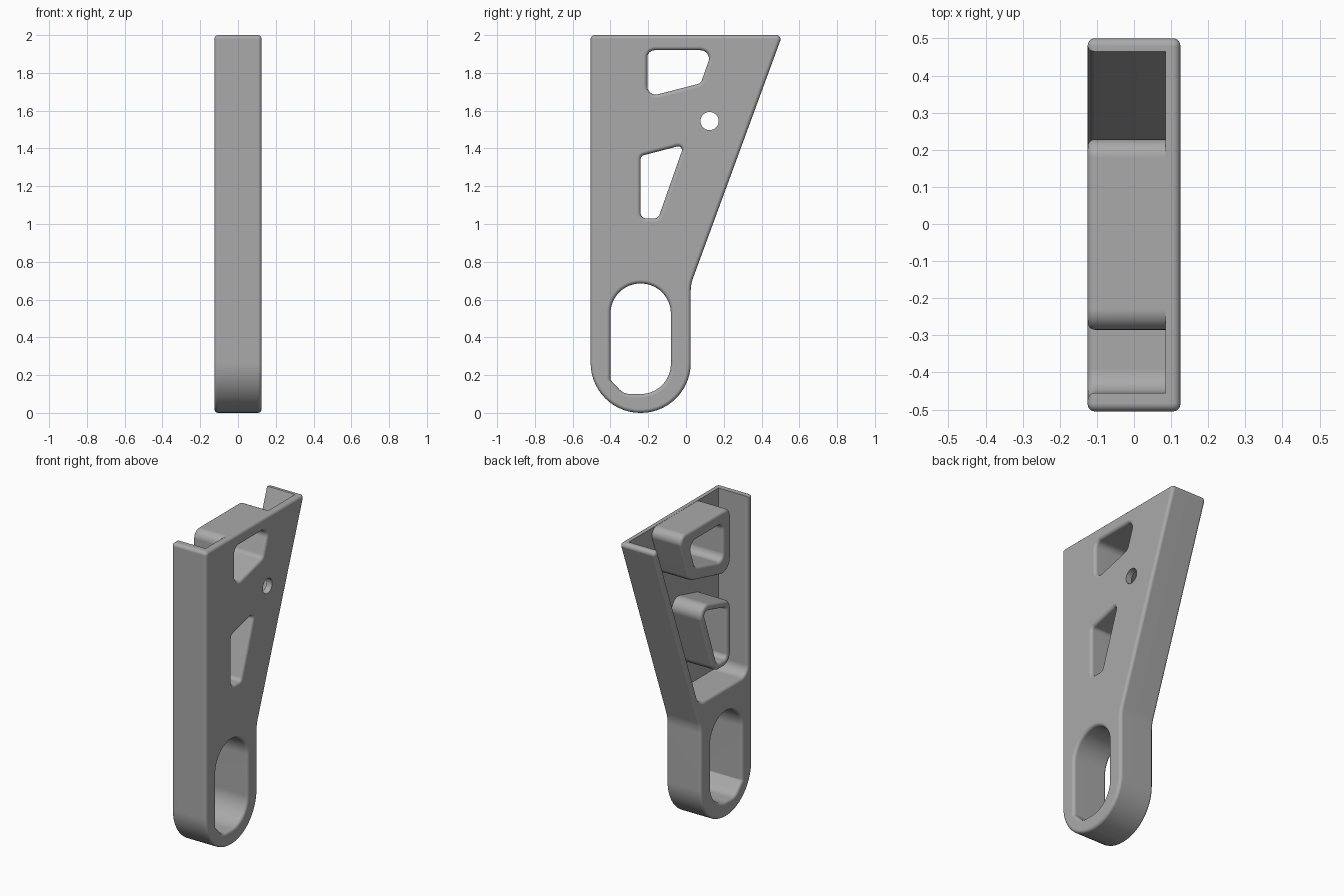
import bpy, bmesh, math
from mathutils import Vector

cube = bpy.data.objects.get("Cube")
if cube:
    bpy.data.objects.remove(cube, do_unlink=True)

HALF = 0.125      # half of the bracket width
FILLET = 0.02     # edge rounding
FLOOR = 0.085     # inner face of the web plate
STEPS = 5

grey = bpy.data.materials.new("satin grey")
grey.use_nodes = True
grey.diffuse_color = (0.4, 0.4, 0.4, 1)
grey.node_tree.nodes["Principled BSDF"].inputs["Base Color"].default_value = (0.4, 0.4, 0.4, 1)


def rounded(corners, segments=10):
    """Counter-clockwise (y, z, radius) corners -> list of (point, outward normal)."""
    result = []
    for i, (y, z, r) in enumerate(corners):
        p = Vector((y, z))
        a = Vector(corners[i - 1][:2])
        b = Vector(corners[(i + 1) % len(corners)][:2])
        d1, d2 = (p - a).normalized(), (b - p).normalized()
        n1, n2 = Vector((d1.y, -d1.x)), Vector((d2.y, -d2.x))
        turn = math.atan2(d1.x * d2.y - d1.y * d2.x, d1.dot(d2))
        s = math.copysign(1, turn)
        centre = p - (n1 + n2) / (1 + n1.dot(n2)) * r * s
        start = math.atan2(n1.y, n1.x)
        for k in range(segments + 1):
            t = start + turn * k / segments
            n = Vector((math.cos(t), math.sin(t)))
            result.append((centre + n * r * s, n))
    return result


def arc(side, flare):
    """Quarter-round rings at one side; flare is +1 for openings, -1 for solids."""
    rings = []
    for k in range(STEPS + 1):
        t = k / STEPS * math.pi / 2
        rings.append((side * (HALF - FILLET + FILLET * math.sin(t)),
                      flare * FILLET * (1 - math.cos(t))))
    return rings


def loft(name, outline, rings):
    """Stack offset copies of an outline along x and cap both ends."""
    bm = bmesh.new()
    loops = [[bm.verts.new((x, *(p + n * off))) for p, n in outline] for x, off in rings]
    for lo, hi in zip(loops, loops[1:]):
        for i in range(len(lo)):
            bm.faces.new((lo[i - 1], lo[i], hi[i], hi[i - 1]))
    bm.faces.new(loops[0])
    bm.faces.new(loops[-1])
    bmesh.ops.recalc_face_normals(bm, faces=bm.faces)
    mesh = bpy.data.meshes.new(name)
    bm.to_mesh(mesh)
    bm.free()
    mesh.materials.append(grey)
    obj = bpy.data.objects.new(name, mesh)
    bpy.context.collection.objects.link(obj)
    return obj


def combine(target, tool, operation):
    mod = target.modifiers.new(operation.lower(), 'BOOLEAN')
    mod.operation, mod.solver, mod.object = operation, 'EXACT', tool
    bpy.context.view_layer.objects.active = target
    bpy.ops.object.modifier_apply(modifier=mod.name)
    bpy.data.objects.remove(tool, do_unlink=True)


near = arc(-1, 1)[::-1]
far = arc(1, 1)
through = [(-0.2, FILLET)] + near + far + [(0.2, FILLET)]
solid = arc(-1, -1)[::-1] + arc(1, -1)

# Tapered outer body with a rounded foot
body_outline = rounded([(-0.505, 2, 0.022), (-0.505, 0, 0.264), (0.025, 0, 0.264),
                        (0.025, 0.68, 0.2), (0.51, 2, 0.022)], 14)
bracket = loft("bracket_body", body_outline, solid)

# Pocket open at the top and on one side
pocket_outline = rounded([(-0.455, 2.3, 0.03), (-0.455, 0.84, 0.065),
                          (0.041, 0.84, 0.065), (0.575, 2.3, 0.03)])
combine(bracket, loft("pocket", pocket_outline, [(-0.2, FILLET)] + near + [(FLOOR, 0)]),
        'DIFFERENCE')

# Raised bosses around the two window openings
upper_window = rounded([(-0.205, 1.92, 0.04), (-0.205, 1.672, 0.045),
                        (0.078, 1.745, 0.035), (0.14, 1.92, 0.045)])
lower_window = rounded([(-0.24, 1.36, 0.022), (-0.24, 1.03, 0.028),
                        (-0.147, 1.03, 0.028), (-0.01, 1.42, 0.02)])
upper_boss = rounded([(-0.285, 1.999, 0.055), (-0.285, 1.569, 0.08),
                      (0.131, 1.673, 0.06), (0.25, 1.999, 0.05)])
lower_boss = [(p + n * 0.045, n) for p, n in lower_window]
for name, outline in (("upper_boss", upper_boss), ("lower_boss", lower_boss)):
    combine(bracket, loft(name, outline, arc(-1, -1)[::-1] + [(0.1, 0)]), 'UNION')

# Windows and the long slot, with rounded rims
slot = rounded([(-0.4, 0.685, 0.159), (-0.4, 0.175, 0.01), (-0.33, 0.1, 0.08),
                (-0.08, 0.1, 0.159), (-0.08, 0.685, 0.159)], 12)
for name, outline in (("upper_window", upper_window), ("lower_window", lower_window),
                      ("long_slot", slot)):
    combine(bracket, loft(name, outline, through), 'DIFFERENCE')

# Plain pin hole in the web
R, CY, CZ = 0.048, 0.125, 1.545
pin = rounded([(CY - R, CZ + R, R * 0.99), (CY - R, CZ - R, R * 0.99),
               (CY + R, CZ - R, R * 0.99), (CY + R, CZ + R, R * 0.99)], 8)
combine(bracket, loft("pin_hole", pin, [(0, 0), (0.2, 0)]), 'DIFFERENCE')

# Smooth fillets, crisp inner corners
bpy.ops.object.select_all(action='DESELECT')
bracket.select_set(True)
bpy.context.view_layer.objects.active = bracket
bpy.ops.object.shade_smooth_by_angle(angle=math.radians(32))
weighted = bracket.modifiers.new("even_shading", 'WEIGHTED_NORMAL')
weighted.keep_sharp = True
